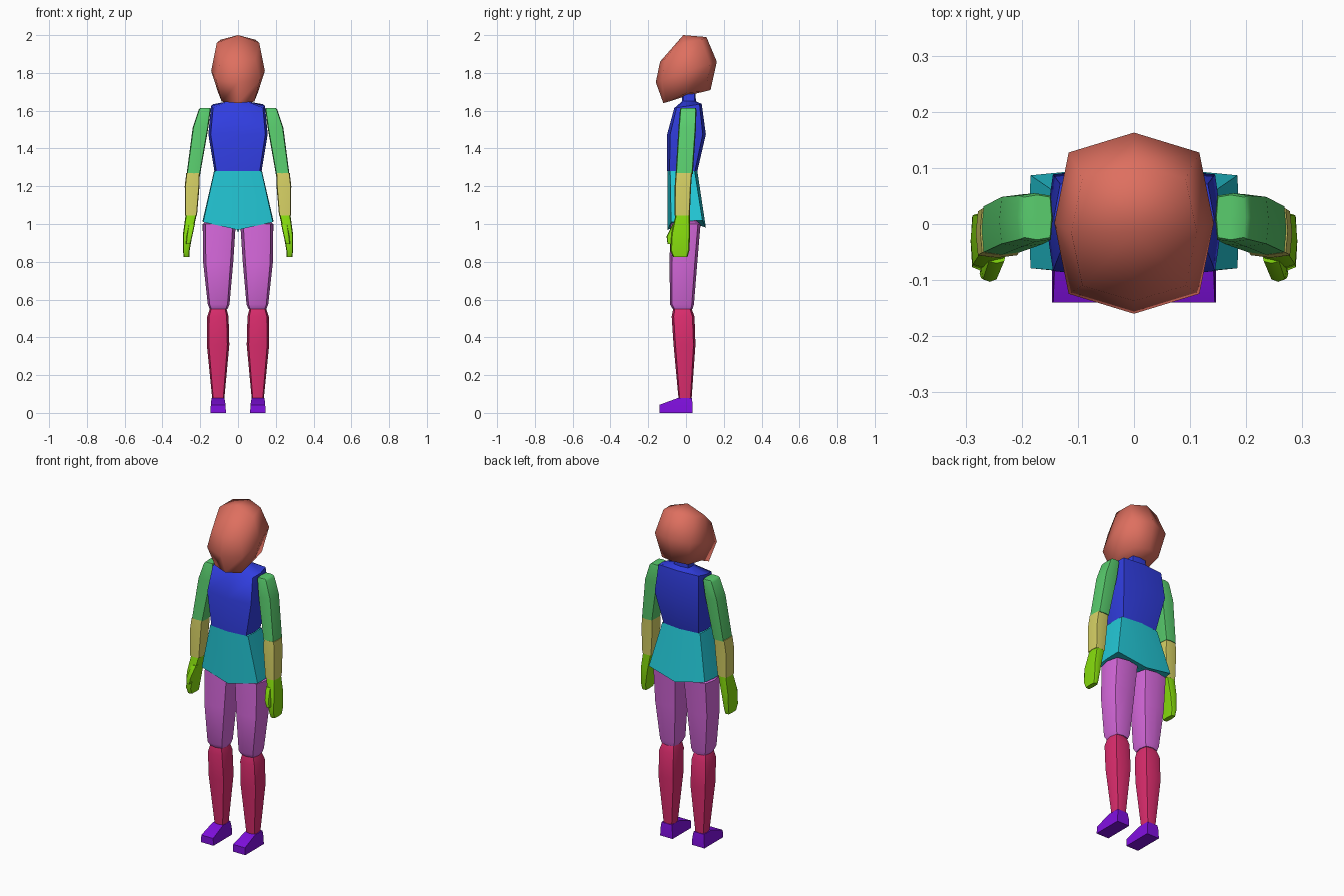
import bpy, bmesh, math

if "Cube" in bpy.data.objects:
    bpy.data.objects.remove(bpy.data.objects["Cube"])

# ring of eight points: four corners and four side middles
RING = [(-1, -1), (0, -1), (1, -1), (1, 0), (1, 1), (0, 1), (-1, 1), (-1, 0)]


def material(name, rgb):
    m = bpy.data.materials.new(name)
    m.diffuse_color = (*rgb, 1)
    m.use_nodes = True
    m.node_tree.nodes["Principled BSDF"].inputs["Base Color"].default_value = m.diffuse_color
    return m


SALMON = material("salmon", (0.73, 0.16, 0.115))
BLUE = material("blue", (0.03, 0.047, 0.74))
CYAN = material("cyan", (0.017, 0.58, 0.68))
GREEN = material("green", (0.10, 0.61, 0.155))
YELLOW = material("yellow", (0.68, 0.64, 0.13))
LIME = material("lime", (0.24, 0.72, 0.004))
ORCHID = material("orchid", (0.68, 0.14, 0.72))
CRIMSON = material("crimson", (0.72, 0.026, 0.155))
PURPLE = material("purple", (0.22, 0.005, 0.75))


def loft(name, mat, sections, k=(0.85, 0.85), low=None, high=None, mirror=False, angle=50):
    """Sections: (z, x0, x1, y0, y1, [slope along y, centre dip, side arch]).
    k pulls the ring corners in; low / high give the cap centre heights."""
    bm = bmesh.new()
    rings = []
    for s in sections:
        z, x0, x1, y0, y1 = s[:5]
        slope, dip, arch = (tuple(s[5:]) + (0, 0, 0))[:3]
        cx, cy = (x0 + x1) / 2, (y0 + y1) / 2
        ring = []
        for u, v in RING:
            corner = u and v
            px = u * (x1 - x0) / 2 * (k[0] if corner else 1)
            py = v * (y1 - y0) / 2 * (k[1] if corner else 1)
            pz = z + slope * py - dip * (1 - abs(u)) + arch * (1 - abs(v))
            ring.append(bm.verts.new((cx + px, cy + py, pz)))
        rings.append(ring)
    for a, b in zip(rings, rings[1:]):
        for i in range(8):
            j = (i + 1) % 8
            bm.faces.new((a[i], a[j], b[j], b[i]))
    for ring, s, h in ((rings[0], sections[0], low), (rings[-1], sections[-1], high)):
        c = bm.verts.new(((s[1] + s[2]) / 2, (s[3] + s[4]) / 2, s[0] if h is None else h))
        for i in (0, 2, 4, 6):
            bm.faces.new((c, ring[i - 1], ring[i], ring[i + 1]))
    bmesh.ops.recalc_face_normals(bm, faces=bm.faces)
    me = bpy.data.meshes.new(name)
    bm.to_mesh(me)
    bm.free()
    me.materials.append(mat)
    me.polygons.foreach_set("use_smooth", [True] * len(me.polygons))
    me.set_sharp_from_angle(angle=math.radians(angle))
    ob = bpy.data.objects.new(name, me)
    bpy.context.collection.objects.link(ob)
    if mirror:
        ob.modifiers.new("Mirror", "MIRROR")
    return ob


# head, tilted slightly towards the front
loft("head", SALMON, [
    (1.675, -.105, .105, -.12, .13, .28, 0, .02),
    (1.805, -.142, .142, -.16, .163, .34, 0, .005),
    (1.925, -.112, .112, -.137, .108, .53, 0, .035),
], k=(.82, .78), low=1.68, high=2.0, angle=75)

# chest, shoulders and neck
loft("torso", BLUE, [
    (1.28, -.125, .125, -.10, .06),
    (1.475, -.157, .157, -.10, .105),
    (1.625, -.143, .143, -.062, .083, .15),
    (1.65, -.05, .05, -.02, .052),
    (1.72, -.045, .045, -.02, .05),
], k=(.92, .84), angle=55)

# hips
loft("pelvis", CYAN, [
    (1.28, -.127, .127, -.098, .06),
    (1.015, -.188, .188, -.097, .105, .06, .04),
], k=(.98, .82), low=.955)

# legs
loft("thigh", ORCHID, [
    (.55, .055, .15, -.07, .035),
    (.575, .045, .16, -.085, .042),
    (.80, .025, .185, -.087, .06),
    (1.0, .012, .187, -.083, .077),
], k=(.82, .82), high=1.06, mirror=True)
loft("shin", CRIMSON, [
    (.08, .072, .137, -.04, .03),
    (.36, .046, .165, -.066, .05),
    (.51, .05, .163, -.076, .045),
    (.55, .06, .15, -.068, .03),
], k=(.82, .82), mirror=True)
loft("foot", PURPLE, [
    (0, .064, .146, -.14, .035),
    (.043, .066, .144, -.14, .035),
    (.08, .072, .14, -.04, .031),
], k=(1, 1), mirror=True, angle=30)

# arms
loft("upper_arm", GREEN, [
    (1.265, .20, .272, -.055, .036),
    (1.51, .157, .24, -.04, .053),
    (1.605, .145, .208, -.032, .055),
    (1.615, .147, .198, -.028, .052),
], k=(.9, .9), mirror=True)
loft("forearm", YELLOW, [
    (1.045, .217, .28, -.06, .02),
    (1.20, .204, .282, -.06, .027),
    (1.27, .202, .274, -.055, .032),
], k=(.9, .9), mirror=True)

# hands with a separate thumb
loft("hand", LIME, [
    (.825, .258, .288, -.068, .008),
    (.86, .256, .291, -.083, .018),
    (.95, .24, .291, -.078, .022),
    (1.05, .219, .277, -.055, .02),
], k=(.85, .88), mirror=True)
loft("thumb", LIME, [
    (.895, .252, .275, -.098, -.078),
    (.935, .242, .272, -.103, -.06),
    (1.0, .228, .262, -.07, -.035),
], k=(.8, .8), mirror=True)
